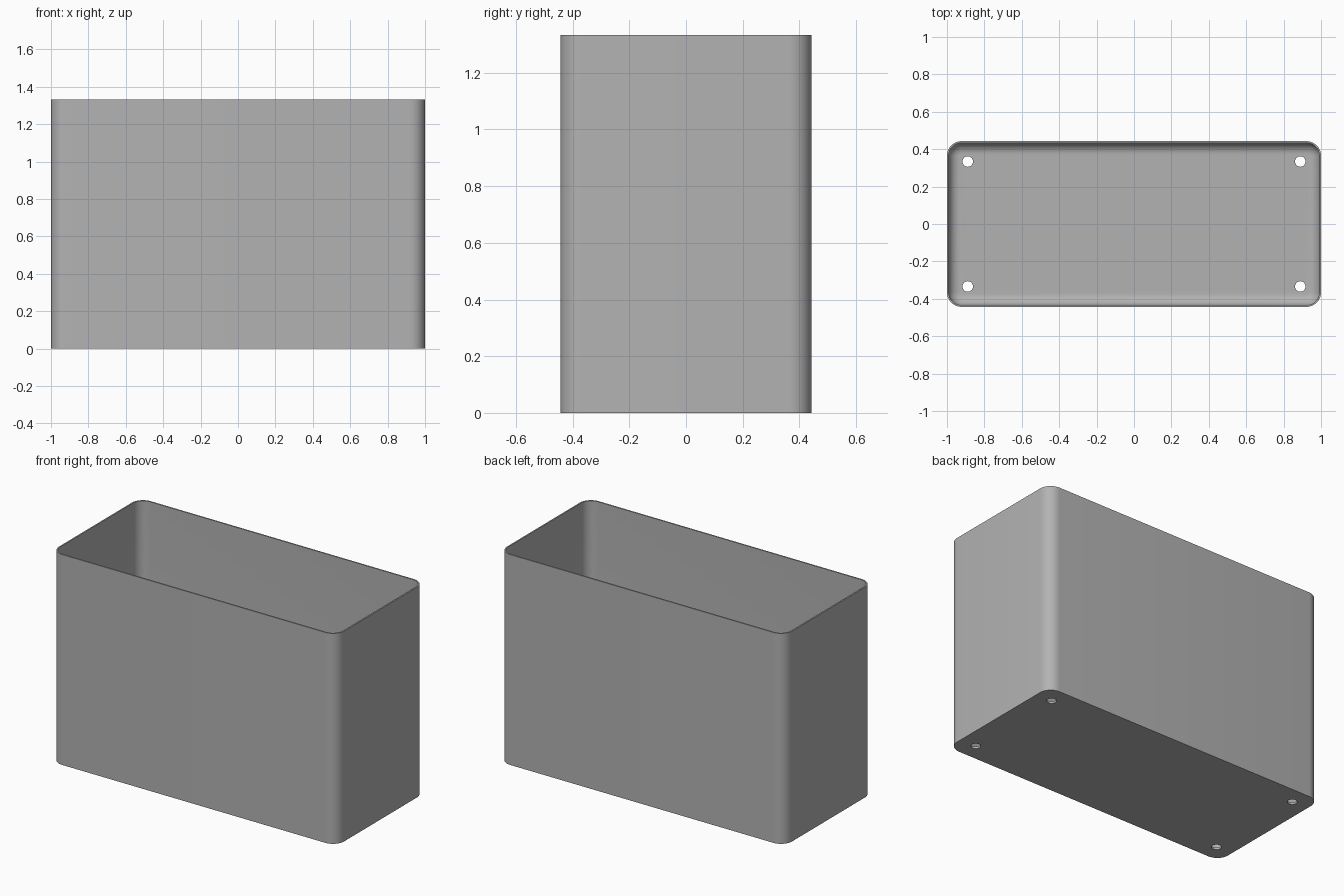
import bpy, bmesh
from math import sin, cos, pi, radians

cube = bpy.data.objects.get("Cube")
if cube:
    bpy.data.objects.remove(cube, do_unlink=True)

HALF_X, HALF_Y, HEIGHT = 1.0, 0.443, 1.333
CORNER, WALL, FLOOR, FILLET = 0.078, 0.009, 0.013, 0.06
SEGMENTS = 10

grey = bpy.data.materials.new("plain grey")
grey.use_nodes = True
colour = (0.45, 0.45, 0.45, 1)
grey.diffuse_color = colour
grey.node_tree.nodes["Principled BSDF"].inputs["Base Color"].default_value = colour


def ring(bm, inset, z):
    """Rounded rectangle of vertices, inset from the outer outline."""
    r = CORNER - inset
    verts = []
    for q, (sx, sy) in enumerate([(1, 1), (-1, 1), (-1, -1), (1, -1)]):
        for i in range(SEGMENTS + 1):
            a = (q + i / SEGMENTS) * pi / 2
            verts.append(bm.verts.new((sx * (HALF_X - CORNER) + r * cos(a),
                                       sy * (HALF_Y - CORNER) + r * sin(a), z)))
    return verts


# Open box: outer wall, rim, inner wall and rounded inner floor edge
profile = [(0, 0), (0, HEIGHT), (WALL, HEIGHT)]
for i in range(SEGMENTS + 1):
    a = i / SEGMENTS * pi / 2
    profile.append((WALL + FILLET * (1 - cos(a)), FLOOR + FILLET * (1 - sin(a))))

bm = bmesh.new()
rings = [ring(bm, *p) for p in profile]
for low, high in zip(rings, rings[1:]):
    for i in range(len(low)):
        j = (i + 1) % len(low)
        bm.faces.new((low[i], low[j], high[j], high[i]))
bm.faces.new(rings[0][::-1])
bm.faces.new(rings[-1])
bmesh.ops.recalc_face_normals(bm, faces=bm.faces)
mesh = bpy.data.meshes.new("planter_box")
bm.to_mesh(mesh)
bm.free()
mesh.materials.append(grey)
box = bpy.data.objects.new("planter_box", mesh)
bpy.context.collection.objects.link(box)
bpy.context.view_layer.objects.active = box

# Four drain holes through the floor
for sx in (-1, 1):
    for sy in (-1, 1):
        bpy.ops.mesh.primitive_cylinder_add(vertices=32, radius=0.028, depth=0.1,
                                            location=(sx * 0.889, sy * 0.334, 0))
        cutter = bpy.context.object
        cutter.name = "drain_hole_cutter"
        cutter.hide_render = True
        cutter.data.materials.append(grey)
        bpy.context.view_layer.objects.active = box
        hole = box.modifiers.new("drain_hole", 'BOOLEAN')
        hole.operation = 'DIFFERENCE'
        hole.solver = 'EXACT'
        hole.object = cutter
        bpy.ops.object.modifier_apply(modifier=hole.name)
        bpy.data.objects.remove(cutter, do_unlink=True)

bpy.ops.object.select_all(action='DESELECT')
box.select_set(True)
bpy.context.view_layer.objects.active = box
bpy.ops.object.shade_smooth_by_angle(angle=radians(30))
